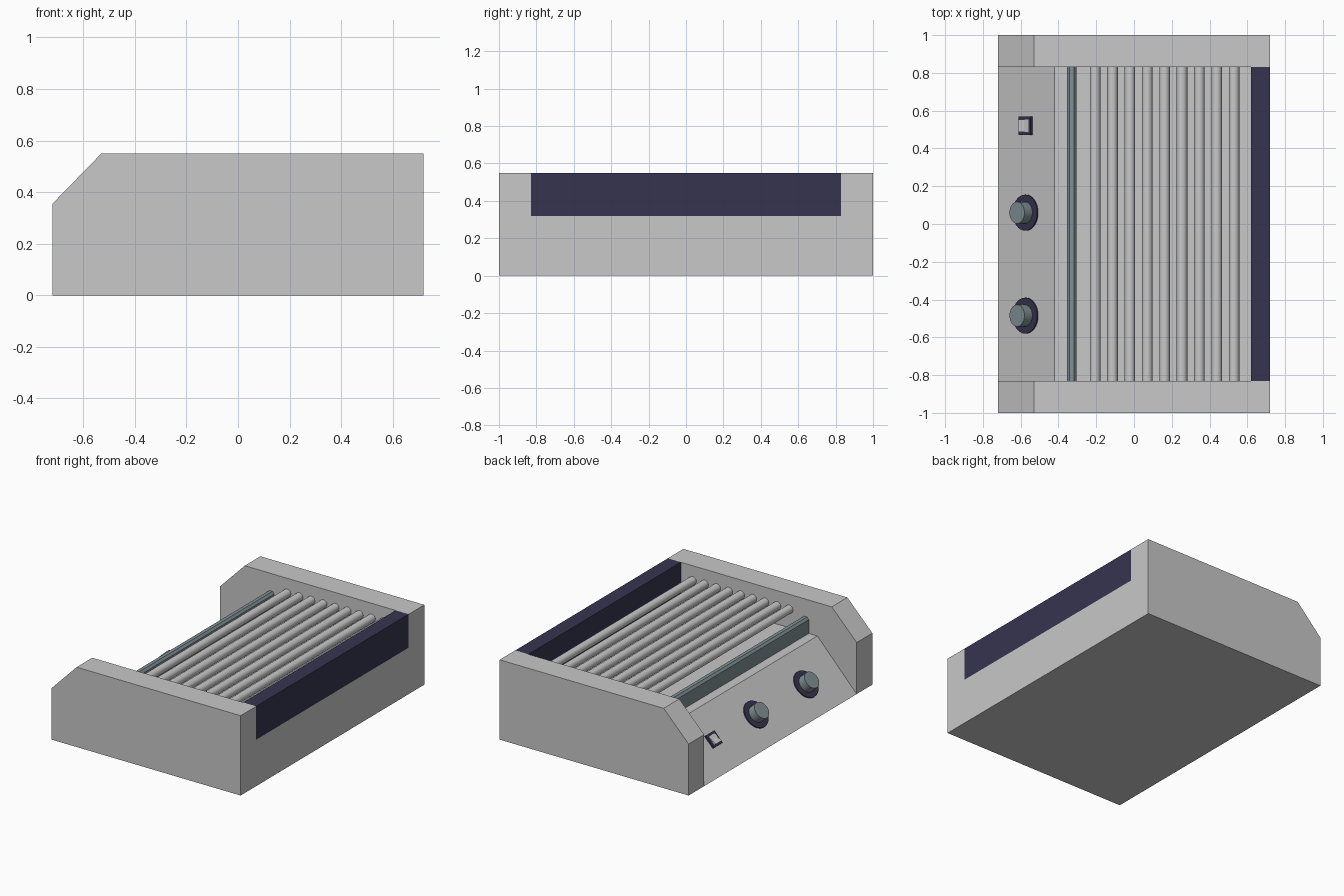
import bpy, bmesh, math
from mathutils import Matrix, Vector

if "Cube" in bpy.data.objects:
    bpy.data.objects.remove(bpy.data.objects["Cube"])


def material(name, rgb):
    m = bpy.data.materials.new(name)
    m.diffuse_color = (*rgb, 1)
    m.use_nodes = True
    m.node_tree.nodes["Principled BSDF"].inputs["Base Color"].default_value = m.diffuse_color
    return m


STEEL = material("light steel", (0.58, 0.58, 0.58))
NAVY = material("dark navy", (0.037, 0.034, 0.08))
SLATE = material("slate grey", (0.22, 0.28, 0.30))


def make(name, bm, mat, matrix=None, smooth=False):
    bmesh.ops.recalc_face_normals(bm, faces=bm.faces)
    me = bpy.data.meshes.new(name)
    bm.to_mesh(me)
    bm.free()
    ob = bpy.data.objects.new(name, me)
    bpy.context.collection.objects.link(ob)
    me.materials.append(mat)
    if matrix is not None:
        ob.matrix_world = matrix
    if smooth:
        bpy.ops.object.select_all(action='DESELECT')
        ob.select_set(True)
        bpy.context.view_layer.objects.active = ob
        bpy.ops.object.shade_smooth_by_angle(angle=math.radians(35))
    return ob


def prism(name, profile, y0, y1, mat, matrix=None):
    """Extrude an x-z profile from y0 to y1."""
    bm = bmesh.new()
    face = bm.faces.new([bm.verts.new((x, y0, z)) for x, z in profile])
    new = bmesh.ops.extrude_face_region(bm, geom=[face])["geom"]
    verts = [v for v in new if isinstance(v, bmesh.types.BMVert)]
    bmesh.ops.translate(bm, verts=verts, vec=(0, y1 - y0, 0))
    return make(name, bm, mat, matrix)


def cylinder(name, radius, z0, z1, mat, matrix, sides=32):
    bm = bmesh.new()
    bmesh.ops.create_cone(bm, cap_ends=True, segments=sides, radius1=radius, radius2=radius,
                          depth=z1 - z0, matrix=Matrix.Translation((0, 0, (z0 + z1) / 2)))
    return make(name, bm, mat, matrix, smooth=True)


INNER = 0.83   # inside face of the side panels
DECK = 0.32    # deck height

# Side panels with a cut corner
side = [(-0.72, 0), (0.72, 0), (0.72, 0.55), (-0.53, 0.55), (-0.72, 0.355)]
prism("side_panel_near", side, -1, -INNER, STEEL)
prism("side_panel_far", side, INNER, 1, STEEL)

# Body with sloping control face
prism("body", [(-0.72, 0), (0.72, 0), (0.72, DECK), (-0.42, DECK)], -INNER, INNER, STEEL)

# Dark end wall
prism("end_wall", [(0.62, DECK), (0.72, DECK), (0.72, 0.55), (0.62, 0.55)], -INNER, INNER, NAVY)

# Guard rail with chamfered top
prism("guard_rail", [(-0.355, DECK), (-0.305, DECK), (-0.305, 0.415), (-0.318, 0.43),
                     (-0.342, 0.43), (-0.355, 0.415)], -INNER, INNER, SLATE)

# Rollers
for i in range(9):
    place = Matrix.Translation((-0.206 + 0.092 * i, 0, 0.448)) @ Matrix.Rotation(math.pi / 2, 4, 'X')
    cylinder(f"roller_{i + 1}", 0.028, -INNER, INNER, STEEL, place, 24)


# Frame on the sloping face: local z points out of it, local x runs up the slope
def on_slope(x, y):
    up = Vector((0.30, 0, 0.32)).normalized()
    out = Vector((-up.z, 0, up.x))
    side_dir = out.cross(up)
    m = Matrix((up, side_dir, out)).transposed().to_4x4()
    return Matrix.Translation((x, y, (x + 0.72) * 0.32 / 0.30)) @ m


# Control knobs with bezels
for i, y in enumerate((-0.485, 0.06)):
    place = on_slope(-0.572, y)
    cylinder(f"knob_bezel_{i + 1}", 0.095, -0.005, 0.008, NAVY, place)
    cylinder(f"knob_{i + 1}", 0.058, 0, 0.065, SLATE, place)

# Rocker switch
place = on_slope(-0.57, 0.52)
prism("switch_frame", [(-0.046, -0.005), (0.046, -0.005), (0.046, 0.012), (-0.046, 0.012)],
      -0.048, 0.048, NAVY, place)
prism("switch_rocker", [(-0.034, 0), (0.03, 0), (0.03, 0.014), (0, 0.018), (-0.034, 0.03)],
      -0.032, 0.032, STEEL, place)
